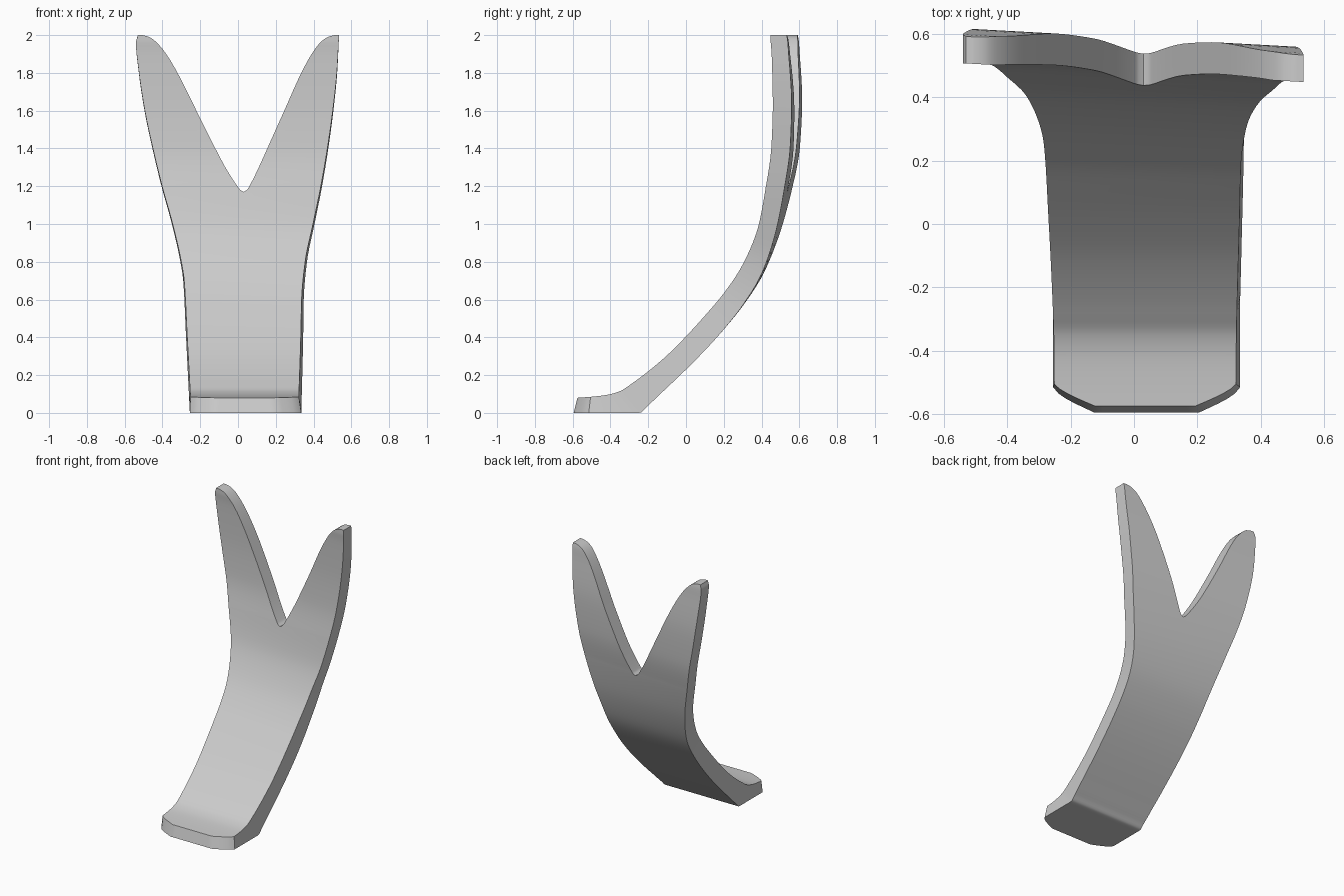
import bpy
import bmesh
import math

default_cube = bpy.data.objects.get("Cube")
if default_cube:
    bpy.data.objects.remove(default_cube, do_unlink=True)


def smooth_curve(points):
    """Return a function through the points that never overshoots them."""
    xs = [p[0] for p in points]
    ys = [p[1] for p in points]
    last = len(xs) - 1
    secants = [(ys[i + 1] - ys[i]) / (xs[i + 1] - xs[i]) for i in range(last)]
    slopes = [secants[0]]
    for before, after in zip(secants, secants[1:]):
        same_way = before * after > 0
        slopes.append(2 * before * after / (before + after) if same_way else 0)
    slopes.append(secants[-1])

    def evaluate(x):
        x = min(max(x, xs[0]), xs[last])
        i = 0
        while i < last - 1 and x > xs[i + 1]:
            i += 1
        width = xs[i + 1] - xs[i]
        t = (x - xs[i]) / width
        rise = t * t * (3 - 2 * t)
        bend_in = t * (1 - t) ** 2 * width * slopes[i]
        bend_out = t * t * (t - 1) * width * slopes[i + 1]
        return ys[i] + rise * (ys[i + 1] - ys[i]) + bend_in + bend_out

    return evaluate


# Side profile from toe to tip: front y, front z, back y, back z
stations = [
    (-.575, .08, -.595, 0), (-.505, .085, -.515, 0), (-.42, .095, -.36, 0),
    (-.35, .115, -.25, 0), (-.28, .16, -.2, .04), (-.2, .22, -.12, .115),
    (-.1, .305, -.02, .21), (0, .405, .08, .31), (.1, .515, .19, .43),
    (.2, .635, .3, .57), (.3, .79, .4, .74), (.38, .99, .475, .97),
    (.415, 1.17, .515, 1.17), (.42, 1.2, .52, 1.2), (.45, 1.4, .55, 1.4),
    (.46, 1.65, .56, 1.65), (.455, 1.9, .545, 1.9), (.45, 1.97, .54, 1.97),
    (.45, 2, .535, 2),
]
profile = [smooth_curve([(i, s[k]) for i, s in enumerate(stations)])
           for k in range(4)]
CROTCH = 12
CROTCH_X = .03
STEPS = 5
COLUMNS = 6

# Edge x against height, for the outer edges and the inner edges of the fork
outer_edge = {
    "left": smooth_curve([(0, .335), (.4, .345), (.6, .348), (.8, .365),
                          (1, .405), (1.2, .445), (1.4, .478), (1.6, .505),
                          (1.8, .525), (2, .535)]),
    "right": smooth_curve([(0, -.255), (.4, -.275), (.7, -.29), (.8, -.305),
                           (1, -.35), (1.2, -.405), (1.4, -.453), (1.6, -.495),
                           (1.8, -.525), (1.96, -.54), (2, -.53)]),
}
inner_edge = {
    "left": smooth_curve([(1.17, CROTCH_X), (1.18, .047), (1.2, .06),
                          (1.3, .11), (1.4, .155), (1.6, .245), (1.8, .335),
                          (1.9, .39), (1.96, .435), (1.99, .475), (2, .51)]),
    "right": smooth_curve([(1.17, CROTCH_X), (1.18, .013), (1.2, -.003),
                           (1.3, -.067), (1.4, -.12), (1.6, -.22), (1.8, -.32),
                           (1.9, -.38), (1.96, -.43), (1.99, -.47), (2, -.505)]),
}
front_taper = {"left": -.016, "right": .008}
toe_inset = {"left": -.13, "right": .13}


def surface_point(side, t, v, back):
    """Point on the front or back skin; v runs from the middle outward."""
    y = profile[2 if back else 0](t)
    z = profile[3 if back else 1](t)
    outer = outer_edge[side](z) + toe_inset[side] * max(0, 1 - t) ** 1.3
    if not back:
        outer += front_taper[side] * (1 - z / 2)
    inner = inner_edge[side](z) if t > CROTCH else CROTCH_X
    x = inner + (outer - inner) * v
    # The upper part is turned slightly
    turn = min(max(z - .4, 0), 1)
    y -= .055 * (x - .5) * turn * turn * (3 - 2 * turn)
    return x, y, z


def add_half(bm, side):
    """One half of the stem with its fork arm."""
    rows = (len(stations) - 1) * STEPS + 1
    front, back = (
        [[bm.verts.new(surface_point(side, r / STEPS, c / COLUMNS, is_back))
          for c in range(COLUMNS + 1)] for r in range(rows)]
        for is_back in (False, True))
    for r in range(rows - 1):
        for skin in (front, back):
            for c in range(COLUMNS):
                bm.faces.new((skin[r][c], skin[r][c + 1],
                              skin[r + 1][c + 1], skin[r + 1][c]))
        walls = [COLUMNS] if r < CROTCH * STEPS else [0, COLUMNS]
        for c in walls:
            bm.faces.new((front[r][c], back[r][c],
                          back[r + 1][c], front[r + 1][c]))
    # Toe and tip ends
    for r in (0, rows - 1):
        for c in range(COLUMNS):
            bm.faces.new((front[r][c], front[r][c + 1],
                          back[r][c + 1], back[r][c]))


bm = bmesh.new()
for side in ("left", "right"):
    add_half(bm, side)
bmesh.ops.remove_doubles(bm, verts=bm.verts[:], dist=.0002)
bmesh.ops.recalc_face_normals(bm, faces=bm.faces[:])
mesh = bpy.data.meshes.new("forked_hook")
bm.to_mesh(mesh)
bm.free()

hook = bpy.data.objects.new("forked_hook", mesh)
bpy.context.collection.objects.link(hook)

# Plain grey finish
grey = bpy.data.materials.new("plain_grey")
grey.use_nodes = True
colour = (.6, .6, .6, 1)
grey.diffuse_color = colour
grey.node_tree.nodes["Principled BSDF"].inputs["Base Color"].default_value = colour
mesh.materials.append(grey)

bpy.ops.object.select_all(action="DESELECT")
hook.select_set(True)
bpy.context.view_layer.objects.active = hook
bpy.ops.object.shade_smooth_by_angle(angle=math.radians(35))
